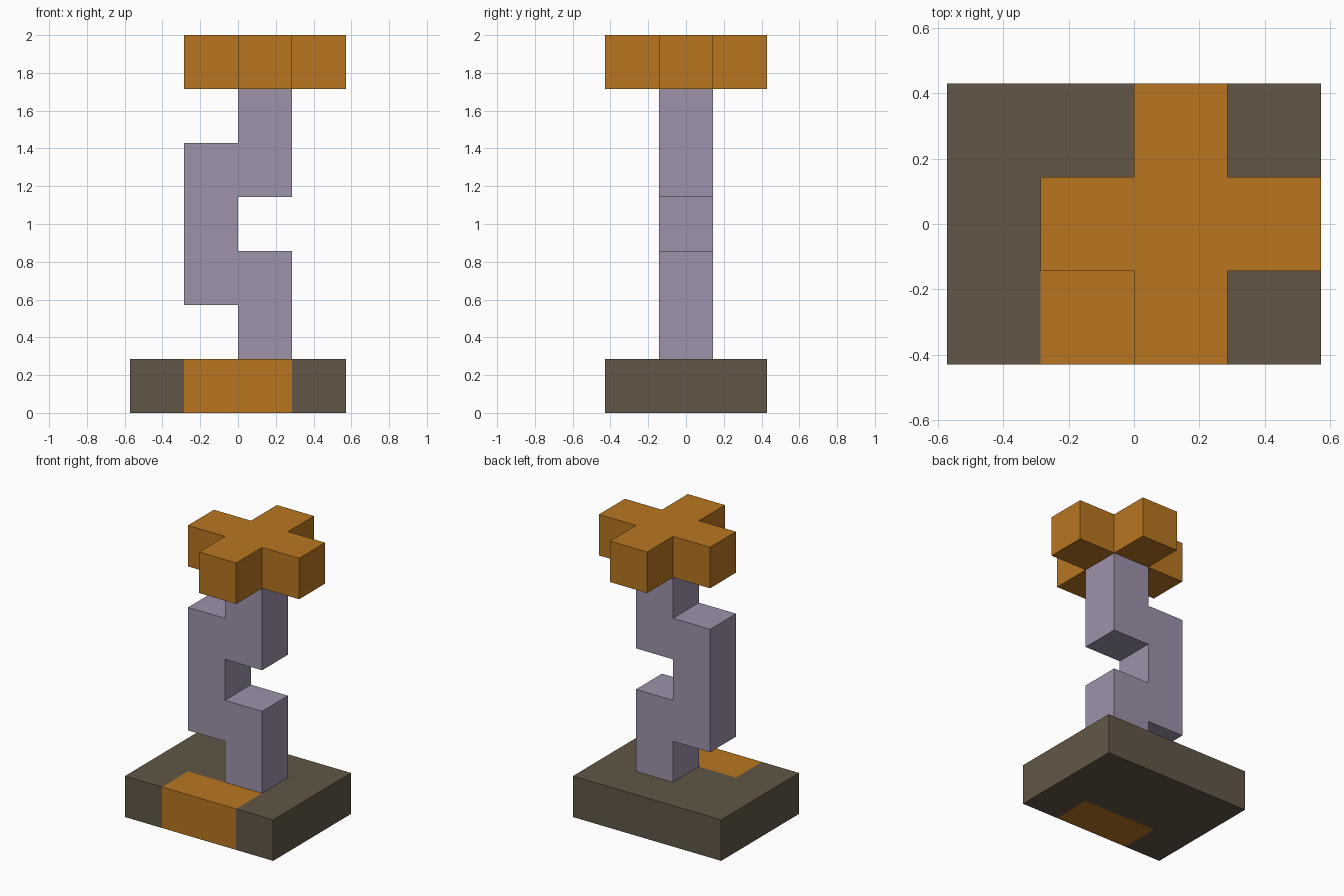
import bpy
import bmesh
from mathutils import Vector

if "Cube" in bpy.data.objects:
    bpy.data.objects.remove(bpy.data.objects["Cube"], do_unlink=True)

U = 2 / 7  # one block; the model is seven blocks tall


def material(name, rgb):
    mat = bpy.data.materials.new(name)
    mat.use_nodes = True
    mat.diffuse_color = (*rgb, 1)
    bsdf = mat.node_tree.nodes["Principled BSDF"]
    bsdf.inputs["Base Color"].default_value = (*rgb, 1)
    bsdf.inputs["Roughness"].default_value = 0.8
    return mat


gold = material("gold", (0.479, 0.181, 0.015))
brown = material("dark brown", (0.122, 0.093, 0.061))
lilac = material("grey lilac", (0.337, 0.287, 0.402))


def finish(name, bm, *mats):
    bmesh.ops.recalc_face_normals(bm, faces=bm.faces)
    mesh = bpy.data.meshes.new(name)
    bm.to_mesh(mesh)
    bm.free()
    for mat in mats:
        mesh.materials.append(mat)
    obj = bpy.data.objects.new(name, mesh)
    bpy.context.collection.objects.link(obj)
    return obj


def extruded(points, depth):
    """Extrude a closed outline, given in blocks, along a depth vector in blocks."""
    bm = bmesh.new()
    face = bm.faces.new([bm.verts.new(Vector(p) * U) for p in points])
    new = bmesh.ops.extrude_face_region(bm, geom=[face])["geom"]
    verts = [v for v in new if isinstance(v, bmesh.types.BMVert)]
    bmesh.ops.translate(bm, verts=verts, vec=Vector(depth) * U)
    return bm


# Base slab, cut so that the gold front patch gets its own faces
outline = [(-2, -1.5), (2, -1.5), (2, 1.5), (-2, 1.5)]
bm = extruded([(x, y, 0) for x, y in outline], (0, 0, 1))
for co, no in (((-U, 0, 0), (1, 0, 0)), ((U, 0, 0), (1, 0, 0)),
               ((0, -U / 2, 0), (0, 1, 0))):
    bmesh.ops.bisect_plane(bm, geom=bm.verts[:] + bm.edges[:] + bm.faces[:],
                           plane_co=co, plane_no=no)
for f in bm.faces:
    c = f.calc_center_median()
    f.material_index = int(abs(c.x) < U * 0.99 and c.y < -U / 2)
finish("base", bm, brown, gold)

# Stepped column, a front profile one block deep
steps = [(0, 1), (1, 1), (1, 3), (0, 3), (0, 4), (1, 4), (1, 6),
         (0, 6), (0, 5), (-1, 5), (-1, 2), (0, 2)]
finish("stepped_column", extruded([(x, -0.5, z) for x, z in steps], (0, 1, 0)), lilac)

# Cross-shaped top, centred over the column
cross = [(0, -1.5), (1, -1.5), (1, -0.5), (2, -0.5), (2, 0.5), (1, 0.5),
         (1, 1.5), (0, 1.5), (0, 0.5), (-1, 0.5), (-1, -0.5), (0, -0.5)]
finish("cross_top", extruded([(x, y, 6) for x, y in cross], (0, 0, 1)), gold)
